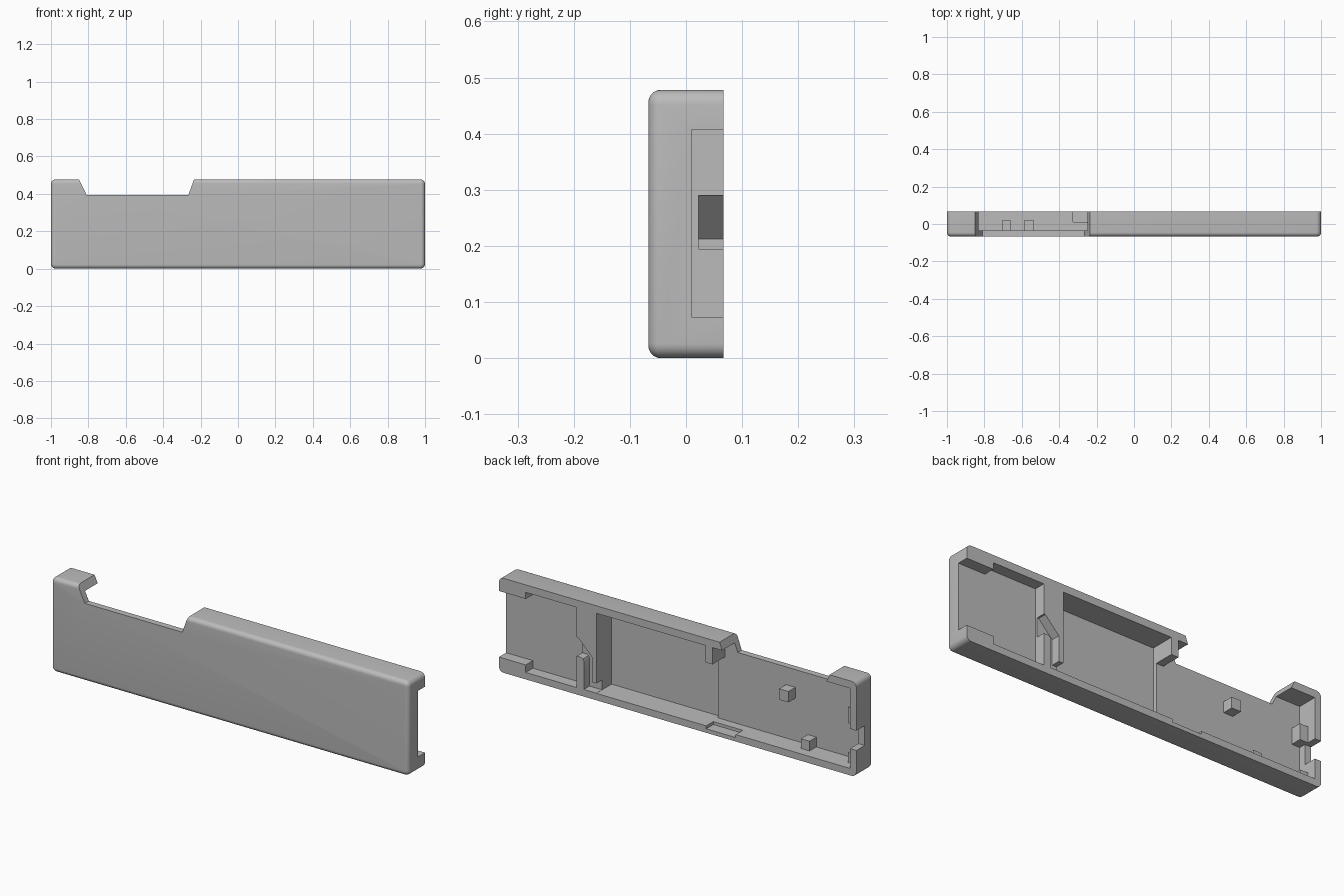
import bpy, bmesh

if "Cube" in bpy.data.objects:
    bpy.data.objects.remove(bpy.data.objects["Cube"], do_unlink=True)

FRONT, BACK, HEIGHT = -0.067, 0.067, 0.478
LOW, HIGH = 0.035, 0.44        # inner faces of the bottom and top walls
BOARD_FLOOR = -0.035
OVER = 0.1                     # how far cutters reach past the open back

grey = bpy.data.materials.new("plain_grey")
grey.use_nodes = True
grey.diffuse_color = (0.5, 0.5, 0.5, 1)
grey.node_tree.nodes["Principled BSDF"].inputs["Base Color"].default_value = (0.5, 0.5, 0.5, 1)


def add_object(name, bm):
    bmesh.ops.recalc_face_normals(bm, faces=bm.faces[:])
    mesh = bpy.data.meshes.new(name)
    bm.to_mesh(mesh)
    bm.free()
    mesh.materials.append(grey)
    obj = bpy.data.objects.new(name, mesh)
    bpy.context.collection.objects.link(obj)
    return obj


def prism_mesh(profile, y0, y1):
    """Profile in x and z, extruded along y."""
    bm = bmesh.new()
    face = bm.faces.new([bm.verts.new((x, y0, z)) for x, z in profile])
    ext = bmesh.ops.extrude_face_region(bm, geom=[face])
    moved = [v for v in ext["geom"] if isinstance(v, bmesh.types.BMVert)]
    bmesh.ops.translate(bm, verts=moved, vec=(0, y1 - y0, 0))
    return bm


def rect(x0, x1, z0, z1):
    return [(x0, z0), (x1, z0), (x1, z1), (x0, z1)]


def select_only(obj):
    bpy.ops.object.select_all(action="DESELECT")
    obj.select_set(True)
    bpy.context.view_layer.objects.active = obj


# Outer body: rounded corners and a rounded front edge, sharp at the open back
bm = prism_mesh(rect(-1, 1, 0, HEIGHT), FRONT, BACK)
corners = [e for e in bm.edges if abs(e.verts[0].co.y - e.verts[1].co.y) > 0.05]
bmesh.ops.bevel(bm, geom=corners, offset=0.026, segments=6, profile=0.5, affect="EDGES")
rim = [e for e in bm.edges if all(v.co.y < FRONT + 0.001 for v in e.verts)]
bmesh.ops.bevel(bm, geom=rim, offset=0.022, segments=6, profile=0.5, affect="EDGES")
shell = add_object("case_shell", bm)

# Hollows cut into the body: profile, floor depth
end_bay = [(0.565, LOW), (0.85, LOW), (0.85, 0.073), (1.1, 0.073),
           (1.1, 0.407), (0.85, 0.407), (0.85, HIGH), (0.565, HIGH)]
cable_channel = [(0.6, 0.29), (0.557, 0.29), (0.48, 0.212), (0.48, 0.085), (0.43, 0.085),
                 (0.43, LOW + 0.001), (0.525, LOW + 0.001), (0.525, 0.178),
                 (0.53, 0.189), (0.541, 0.194), (0.6, 0.194)]
top_notch = [(-0.87, 0.52), (-0.85, HEIGHT), (-0.81, 0.395),
             (-0.265, 0.395), (-0.235, HEIGHT), (-0.22, 0.52)]
cuts = {
    "deep_pocket": (rect(-0.155, 0.455, LOW, HIGH), -0.055),
    "board_bay": (rect(-0.965, -0.1, LOW, HIGH), BOARD_FLOOR),
    "end_bay": (end_bay, 0.01),
    "cable_channel": (cable_channel, 0.022),
    "top_notch": (top_notch, -0.2),
    "side_port": (rect(-1.1, -0.94, 0.135, 0.235), 0.0),
    "floor_recess": (rect(-0.325, -0.16, 0.02, 0.06), 0.01),
}
for name, (profile, depth) in cuts.items():
    cutter = add_object(name + "_cutter", prism_mesh(profile, depth, OVER))
    cutter.hide_render = True
    mod = shell.modifiers.new(name, "BOOLEAN")
    mod.operation = "DIFFERENCE"
    mod.solver = "EXACT"
    mod.object = cutter
    select_only(shell)
    bpy.ops.object.modifier_apply(modifier=name)
    bpy.data.objects.remove(cutter, do_unlink=True)

select_only(shell)
bpy.ops.object.shade_smooth_by_angle(angle=0.5)

# Posts and wall blocks that carry the board, and the hanging stop by the notch
blocks = {
    "upper_post": (rect(-0.587, -0.535, 0.25, 0.305), 0.02),
    "lower_post": (rect(-0.705, -0.657, 0.036, 0.085), 0.02),
    "upper_wall_block": (rect(-0.965, -0.92, 0.235, 0.315), 0.02),
    "lower_wall_block": (rect(-0.965, -0.92, LOW, 0.085), 0.02),
    "hanging_stop": (rect(-0.195, -0.155, 0.355, HIGH), BACK),
}
for name, (profile, top) in blocks.items():
    add_object(name, prism_mesh(profile, BOARD_FLOOR, top))
